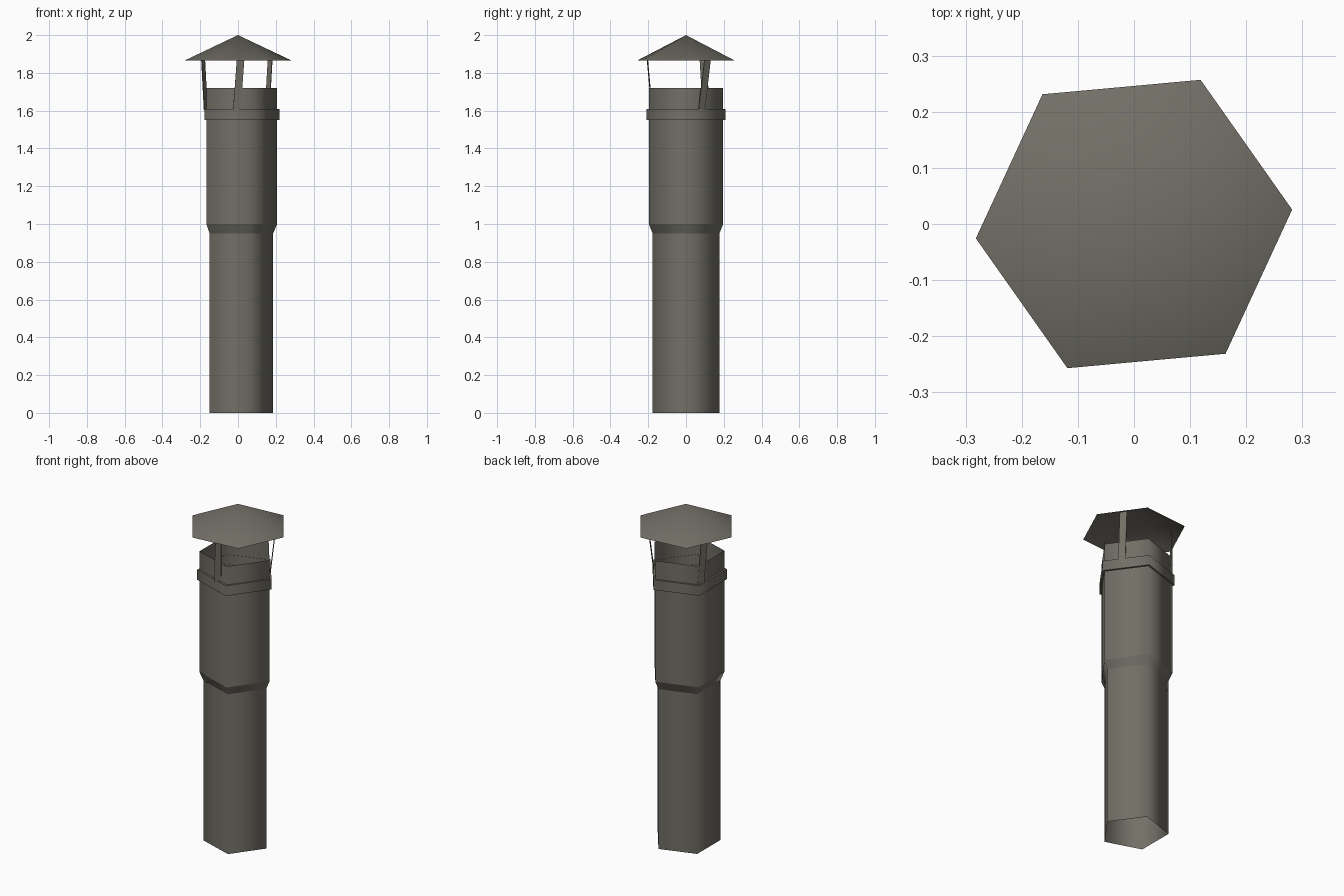
import bpy, bmesh, math

if "Cube" in bpy.data.objects:
    bpy.data.objects.remove(bpy.data.objects["Cube"])

metal = bpy.data.materials.new("weathered_grey_metal")
metal.diffuse_color = (0.17, 0.16, 0.135, 1)
metal.use_nodes = True
metal.node_tree.nodes["Principled BSDF"].inputs["Base Color"].default_value = metal.diffuse_color


def make_object(name, bm):
    mesh = bpy.data.meshes.new(name)
    bm.to_mesh(mesh)
    bm.free()
    mesh.materials.append(metal)
    obj = bpy.data.objects.new(name, mesh)
    bpy.context.collection.objects.link(obj)
    return obj


def rings(name, profile, sides, turn=0.0):
    """Loft (radius, z) rings; smooth around the axis, sharp along each ring."""
    bm = bmesh.new()
    loops = []
    for r, z in profile:
        if r == 0:
            loops.append([bm.verts.new((0, 0, z))] * sides)
        else:
            loops.append([bm.verts.new((r * math.cos(turn + math.tau * i / sides),
                                        r * math.sin(turn + math.tau * i / sides), z))
                          for i in range(sides)])
    for a, b in zip(loops, loops[1:]):
        for i in range(sides):
            j = (i + 1) % sides
            corners = [a[i], a[j], b[j], b[i]]
            face = bm.faces.new(list(dict.fromkeys(corners)))
            face.smooth = True
    for e in bm.edges:
        if abs(e.verts[0].co.z - e.verts[1].co.z) < 1e-5:
            e.smooth = False
    return make_object(name, bm)


# Open five-sided pipe with a flared, wider upper section
rings("chimney_pipe", [(0.186, 0), (0.186, 0.95), (0.207, 1.0), (0.207, 1.72)], 5)

# Clamp band around the upper section
rings("clamp_band", [(0.205, 1.55), (0.22, 1.55), (0.22, 1.61), (0.205, 1.61)], 5)

# Six-sided conical rain cap, open underneath
rings("rain_cap", [(0.283, 1.866), (0, 2.0)], 6, math.radians(5.2))

# Three flat straps carrying the cap, leaning outward and slightly twisted
for n, (top_deg, foot_deg, foot_r) in enumerate([(274, 268, 0.18), (34, 28, 0.175), (154, 148, 0.201)]):
    bm = bmesh.new()
    sections = []
    for deg, r, z in ((foot_deg, foot_r, 1.6), (top_deg, 0.206, 1.882)):
        a = math.radians(deg)
        t = math.radians(top_deg)
        c, s = math.cos(t), math.sin(t)
        x, y = r * math.cos(a), r * math.sin(a)
        sections.append([bm.verts.new((x + c * d - s * w, y + s * d + c * w, z))
                         for d, w in ((-0.002, -0.02), (0.002, -0.02), (0.002, 0.02), (-0.002, 0.02))])
    low, high = sections
    for i in range(4):
        j = (i + 1) % 4
        bm.faces.new((low[i], low[j], high[j], high[i]))
    bm.faces.new(low[::-1])
    bm.faces.new(high)
    make_object(f"cap_strap_{n + 1}", bm)
